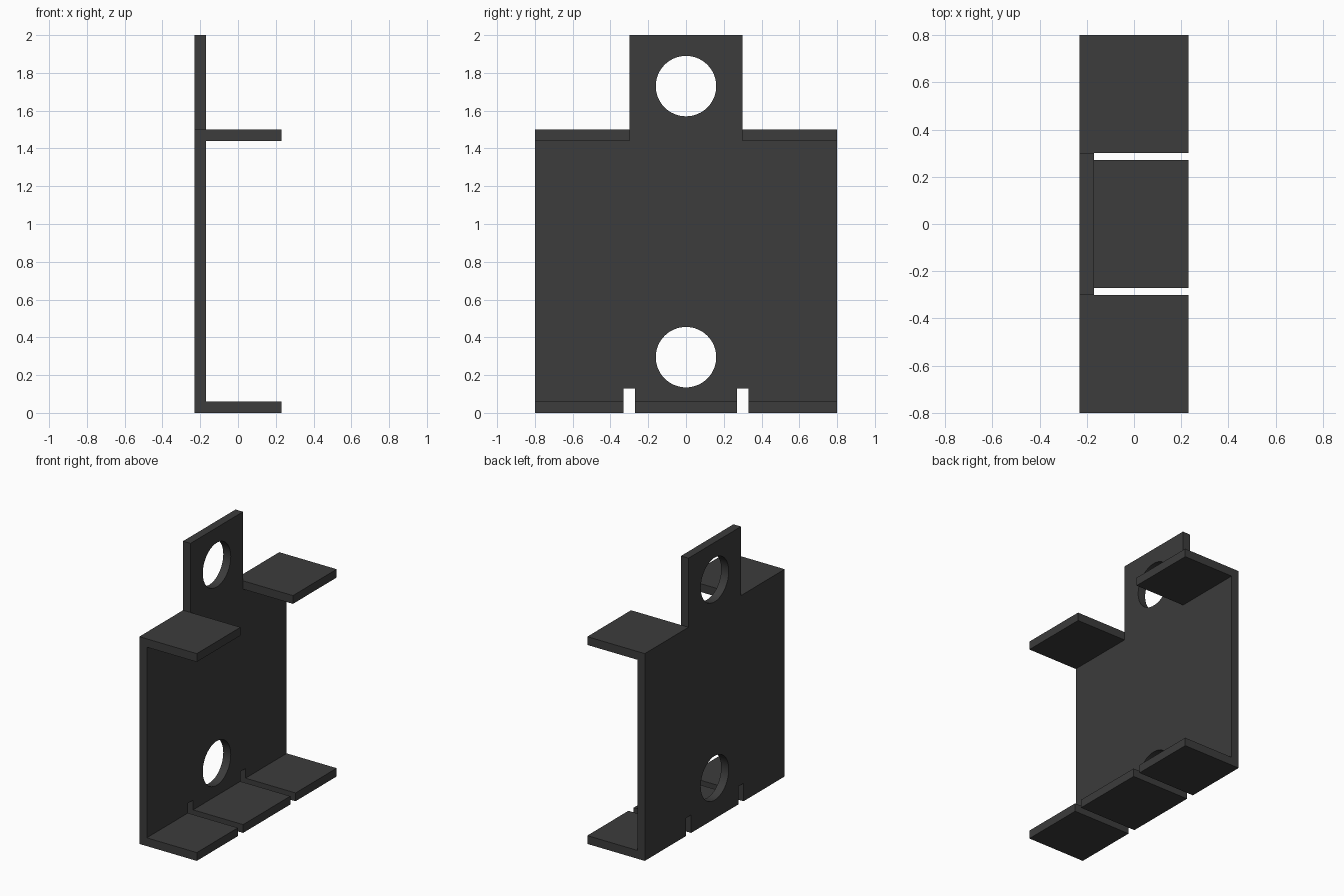
import bpy, bmesh, math
from mathutils import Vector

if "Cube" in bpy.data.objects:
    bpy.data.objects.remove(bpy.data.objects["Cube"])

# Cut planes that divide the bracket into simple blocks
XS = [-0.23, -0.17, 0.23]
YS = [-0.8, -0.33, -0.3, -0.27, 0.27, 0.3, 0.33, 0.8]
ZS = [0, 0.06, 0.13, 1.44, 1.5, 2.0]


def is_solid(x, y, z):
    y = abs(y)
    if 0.27 < y < 0.33 and z < 0.13:        # relief slots
        return False
    if x < -0.17:                           # back plate with hanging tab
        return z < 1.5 or y < 0.3
    if z < 0.06:                            # bottom flanges
        return True
    return 1.44 < z < 1.5 and y > 0.3       # top flanges


def filled(i, j, k):
    if not (0 <= i < len(XS) - 1 and 0 <= j < len(YS) - 1 and 0 <= k < len(ZS) - 1):
        return False
    return is_solid(*[(c[n] + c[n + 1]) / 2 for c, n in ((XS, i), (YS, j), (ZS, k))])


# Folded sheet bracket: only the outer faces of the filled blocks
bm = bmesh.new()
verts = {}


def vert(idx):
    if idx not in verts:
        verts[idx] = bm.verts.new((XS[idx[0]], YS[idx[1]], ZS[idx[2]]))
    return verts[idx]


for i in range(len(XS) - 1):
    for j in range(len(YS) - 1):
        for k in range(len(ZS) - 1):
            if not filled(i, j, k):
                continue
            for axis in range(3):
                for side in (0, 1):
                    near = [i, j, k]
                    near[axis] += 2 * side - 1
                    if filled(*near):
                        continue
                    loop = []
                    for a, b in ((0, 0), (1, 0), (1, 1), (0, 1)):
                        p = [i, j, k]
                        p[axis] += side
                        p[(axis + 1) % 3] += a
                        p[(axis + 2) % 3] += b
                        loop.append(vert(tuple(p)))
                    bm.faces.new(loop if side else loop[::-1])
bmesh.ops.dissolve_limit(bm, angle_limit=0.01, verts=bm.verts[:], edges=bm.edges[:])
mesh = bpy.data.meshes.new("bracket")
bm.to_mesh(mesh)
bm.free()
bracket = bpy.data.objects.new("bracket", mesh)
bpy.context.collection.objects.link(bracket)

dark = bpy.data.materials.new("dark_grey")
dark.diffuse_color = (0.045, 0.045, 0.045, 1)
dark.use_nodes = True
dark.node_tree.nodes["Principled BSDF"].inputs["Base Color"].default_value = dark.diffuse_color
mesh.materials.append(dark)

# Round mounting holes in the tab and lower plate
for z in (1.73, 0.295):
    bpy.ops.mesh.primitive_cylinder_add(vertices=64, radius=0.16, depth=0.2,
                                        location=(-0.2, 0, z), rotation=(0, math.pi / 2, 0))
    cutter = bpy.context.object
    cutter.name = "hole_cutter"
    cutter.hide_render = True
    cutter.data.materials.append(dark)
    mod = bracket.modifiers.new("hole", 'BOOLEAN')
    mod.operation = 'DIFFERENCE'
    mod.solver = 'EXACT'
    mod.object = cutter
    bpy.context.view_layer.objects.active = bracket
    bpy.ops.object.modifier_apply(modifier=mod.name)
    bpy.data.objects.remove(cutter, do_unlink=True)

bpy.ops.object.select_all(action='DESELECT')
bracket.select_set(True)
bpy.context.view_layer.objects.active = bracket
bpy.ops.object.shade_smooth_by_angle(angle=math.radians(30))
